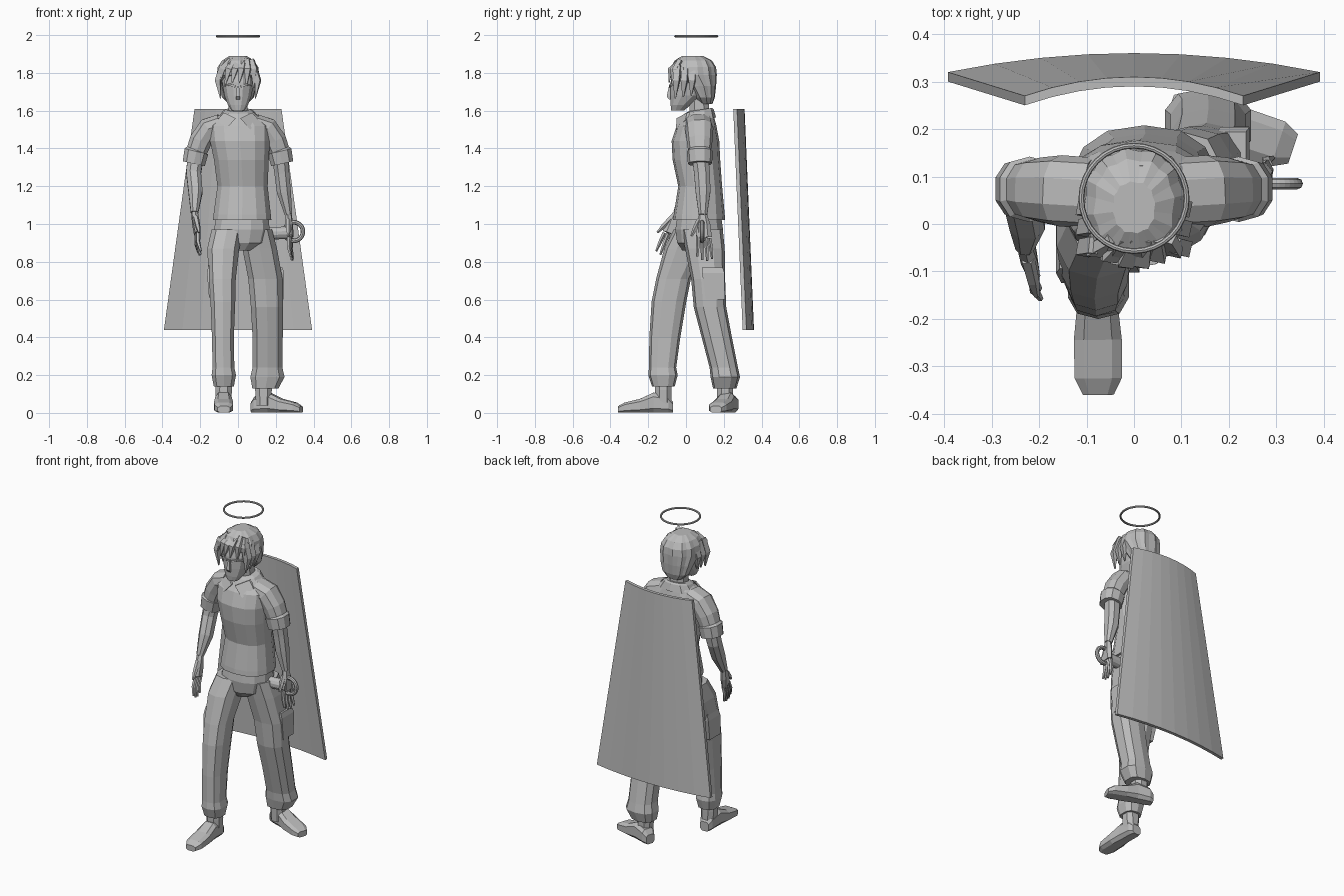
import bpy, bmesh, math
from mathutils import Vector

default_cube = bpy.data.objects.get("Cube")
if default_cube:
    bpy.data.objects.remove(default_cube, do_unlink=True)

UP = Vector((0, 0, 1))
BACK = Vector((0, 1, 0))

grey = bpy.data.materials.new("plain grey")
grey.use_nodes = True
grey.diffuse_color = (.5, .5, .5, 1)
grey.node_tree.nodes["Principled BSDF"].inputs["Base Color"].default_value = grey.diffuse_color


def skin(name, rings):
    """Join equal rings of points with flat faces and cap both ends."""
    bm = bmesh.new()
    loops = [[bm.verts.new(point) for point in ring] for ring in rings]
    count = len(loops[0])
    for lower, upper in zip(loops, loops[1:]):
        for i in range(count):
            j = (i + 1) % count
            bm.faces.new((lower[i], lower[j], upper[j], upper[i]))
    bm.faces.new(loops[0])
    bm.faces.new(loops[-1])
    bmesh.ops.recalc_face_normals(bm, faces=bm.faces)
    mesh = bpy.data.meshes.new(name)
    bm.to_mesh(mesh)
    bm.free()
    mesh.materials.append(grey)
    part = bpy.data.objects.new(name, mesh)
    bpy.context.collection.objects.link(part)
    return part


def power(value, exponent):
    return math.copysign(abs(value) ** exponent, value)


def loft(name, sections, sides=10, axis=None, ref=BACK, square=.85, ridge=1):
    """Loft sections (x, y, z, half width, half depth) across a fixed axis or along their path."""
    centres = [Vector(section[:3]) for section in sections]
    last = len(centres) - 1
    rings = []
    for i, section in enumerate(sections):
        along = axis or (centres[min(i + 1, last)] - centres[max(i - 1, 0)]).normalized()
        across = ref.cross(along).normalized()
        deep = along.cross(across)
        ring = []
        for k in range(sides):
            angle = math.tau * (k + .5) / sides
            scale = ridge if k % 2 else 1
            ring.append(centres[i]
                        + across * section[3] * scale * power(math.cos(angle), square)
                        + deep * section[4] * scale * power(math.sin(angle), square))
        rings.append(ring)
    return skin(name, rings)


def strand(name, root, middle, tip, width, depth=.016):
    """A pointed lock of hair."""
    return loft(name, [(*root, width * .7, depth), (*middle, width, depth),
                       (*tip, width * .15, depth * .2)], sides=4, ref=Vector((.2, 1, .3)), square=1)


def foot(name, heel, toe):
    """A shoe whose sections stand on the floor."""
    heel, toe = Vector(heel), Vector(toe)
    profile = [(0, .03, .03), (.08, .043, .045), (.35, .045, .055),
               (.6, .053, .038), (.88, .052, .028), (1, .034, .018)]
    sections = [(*(heel.lerp(toe, t) + UP * high), wide, high) for t, wide, high in profile]
    loft(name, sections, sides=8, axis=(toe - heel).normalized(), ref=UP, square=.6)


def hand(name, wrist, tip, spread):
    """Palm, four fingers and a thumb between the wrist and the fingertips."""
    wrist, tip, spread = Vector(wrist), Vector(tip), Vector(spread).normalized()
    knuckle = wrist.lerp(tip, .48)
    loft(name + "_palm", [(*wrist, .018, .022), (*wrist.lerp(tip, .22), .02, .038),
                          (*knuckle, .016, .042)], sides=6, ref=spread)
    for i in range(4):
        offset = i - 1.5
        base = knuckle + spread * offset * .021
        end = tip + spread * offset * .027 + (wrist - tip) * abs(offset) * .06
        bend = base.lerp(end, .5) + spread.cross(tip - wrist) * .03
        loft(f"{name}_finger_{i}", [(*base, .012, .011), (*bend, .011, .01), (*end, .006, .006)],
             sides=5, ref=spread)
    root = wrist.lerp(tip, .12) - spread * .02
    end = wrist.lerp(tip, .5) - spread * .068
    loft(name + "_thumb", [(*root, .015, .015), (*root.lerp(end, .6), .013, .013),
                           (*end, .006, .006)], sides=5, ref=spread)


# Shirt body and hem
loft("shirt", [(.022, .07, 1.02, .158, .138), (.022, .07, 1.05, .155, .135),
               (.024, .075, 1.2, .136, .116), (.018, .055, 1.34, .148, .126),
               (.01, .05, 1.44, .162, .126), (.006, .056, 1.52, .165, .105),
               (.004, .068, 1.57, .115, .08), (0, .075, 1.59, .075, .066)],
     sides=14, axis=UP)

# Neck and turned-down collar
loft("neck", [(0, .075, 1.54, .056, .056), (0, .065, 1.7, .05, .055)], sides=8, axis=UP)
loft("collar", [(.004, .062, 1.55, .118, .098), (.002, .07, 1.595, .085, .078),
                (0, .075, 1.605, .066, .064)], sides=10, axis=Vector((0, -.15, 1)).normalized())
for side, label in ((-1, "right"), (1, "left")):
    skin(label + "_collar_flap",
         [[Vector((side * x, y + push, z)) for x, y, z in
           ((.012, -.035, 1.56), (.065, -.04, 1.50), (.11, .01, 1.55), (.075, .02, 1.59))]
          for push in (0, -.014)])

# Sleeves with thick cuffs, forearms and hands
for side, label, elbow, middle, wrist, tip in (
        (-1, "right", (-.235, .055, 1.27), (-.225, .005, 1.17), (-.23, -.045, 1.06), (-.2, -.125, .83)),
        (1, "left", (.232, .085, 1.27), (.243, .09, 1.17), (.267, .09, 1.05), (.287, .1, .8))):
    loft(label + "_sleeve", [(side * .09, .065, 1.525, .06, .075), (side * .155, .07, 1.505, .062, .075),
                             (side * .198, .072, 1.44, .062, .068), (side * .217, .073, 1.39, .058, .062),
                             (side * .22, .073, 1.385, .067, .069), (side * .234, .074, 1.32, .062, .064)],
         sides=10)
    loft(label + "_forearm", [(side * .222, .073, 1.37, .046, .046), (*elbow, .042, .045),
                              (*middle, .04, .042), (*wrist, .021, .024)], sides=8)
    hand(label + "_hand", wrist, tip, (side * .15, 1, -.15))

# Trousers
loft("trouser_seat", [(.024, .07, 1.05, .14, .118), (.02, .07, .97, .152, .13),
                      (.016, .06, .9, .135, .11), (.015, .05, .86, .06, .07)], sides=12, axis=UP)
loft("right_trouser_leg", [(-.058, .045, .97, .085, .11), (-.078, .0, .87, .088, .115),
                           (-.083, -.066, .71, .074, .092), (-.08, -.09, .59, .068, .092),
                           (-.08, -.112, .4, .06, .082), (-.077, -.124, .24, .06, .072),
                           (-.075, -.122, .2, .067, .078), (-.075, -.12, .14, .055, .06)],
     axis=UP, square=.75)
loft("left_trouser_leg", [(.098, .085, .97, .085, .11), (.115, .1, .87, .095, .105),
                          (.145, .117, .71, .094, .09), (.153, .127, .56, .088, .086),
                          (.157, .163, .4, .083, .08), (.156, .2, .24, .082, .075),
                          (.156, .208, .19, .094, .078), (.145, .205, .13, .072, .062)],
     axis=UP, square=.75)

# Cargo pockets on the outer thighs
loft("right_pocket", [(-.135, -.04, .78, .024, .06), (-.137, -.045, .74, .03, .065),
                      (-.13, -.07, .61, .026, .06)], sides=4, axis=UP, square=.3)
loft("left_pocket", [(.205, .14, .77, .034, .06), (.213, .145, .74, .034, .066),
                     (.215, .155, .6, .028, .056)], sides=4, axis=UP, square=.3)

# Ankles and shoes
for label, x, y, heel, toe in (("right", -.076, -.12, (-.078, -.07, 0), (-.075, -.36, 0)),
                               ("left", .135, .207, (.075, .245, 0), (.335, .158, 0))):
    loft(label + "_ankle", [(x, y, .19, .045, .045), (x, y, .12, .047, .046),
                            (x, y, .04, .042, .045)], sides=8, axis=UP)
    foot(label + "_shoe", heel, toe)

# Head and face
loft("head", [(0, -.045, 1.6, .034, .034), (0, -.028, 1.63, .055, .055),
              (0, .008, 1.68, .074, .094), (0, .025, 1.75, .086, .11),
              (0, .035, 1.82, .085, .105), (0, .045, 1.87, .06, .08)], sides=12, axis=UP)
loft("nose", [(0, -.082, 1.66, .014, .012), (0, -.088, 1.675, .016, .02),
              (0, -.082, 1.735, .007, .01)], sides=4, axis=UP, square=1)
for side, label in ((-1, "right"), (1, "left")):
    loft(label + "_brow", [(side * .015, -.084, 1.728, .007, .008), (side * .045, -.079, 1.738, .008, .008),
                           (side * .072, -.052, 1.732, .004, .006)], sides=4)

# Ridged hair cap, fringe and side locks
loft("hair_cap", [(0, .105, 1.635, .05, .035), (0, .098, 1.67, .085, .055),
                  (0, .08, 1.73, .103, .08), (0, .042, 1.79, .113, .122),
                  (0, .04, 1.83, .108, .12), (0, .038, 1.865, .086, .1),
                  (0, .035, 1.89, .045, .055)], sides=24, axis=UP, ridge=.94)
for i in range(6):
    x = (i - 2.5) * .034
    strand(f"fringe_{i}", (x * .7 + .015, -.03, 1.868), (x, -.088 + abs(x) * .35, 1.82),
           (x * 1.12 - .012, -.098 + abs(x) * .5, 1.755 - abs(x) * .4), .023)
for side, label in ((-1, "right"), (1, "left")):
    for i in range(3):
        y = -.045 + i * .042
        strand(f"{label}_side_lock_{i}", (side * .085, y, 1.84), (side * .106, y - .006, 1.76),
               (side * .092, y - .012, 1.665 + i * .008), .02, .024)

# Stiff curved cape, one four-cornered section per column
columns = []
for i in range(9):
    t = i / 4 - 1
    bow = .04 * (1 - t * t)
    columns.append([Vector((t * half, y + bow, z)) for half, y, z in
                    ((.23, .25, 1.61), (.23, .27, 1.61), (.392, .32, .44), (.392, .3, .44))])
skin("cape", columns)


def ring(name, centre, radius, thickness, tilt):
    bpy.ops.mesh.primitive_torus_add(location=centre, rotation=(tilt, 0, 0), major_radius=radius,
                                     minor_radius=thickness, major_segments=32, minor_segments=8)
    part = bpy.context.object
    part.name = name
    part.data.materials.append(grey)


# Halo, and the ringed grip held in the left hand
ring("halo", (0, .054, 1.994), .111, .006, 0)
ring("grip_ring", (.295, .085, .96), .049, .012, math.pi / 2)
loft("grip", [(.165, .085, .95, .034, .034), (.285, .085, .955, .034, .034)],
     sides=12, ref=UP, square=1)
